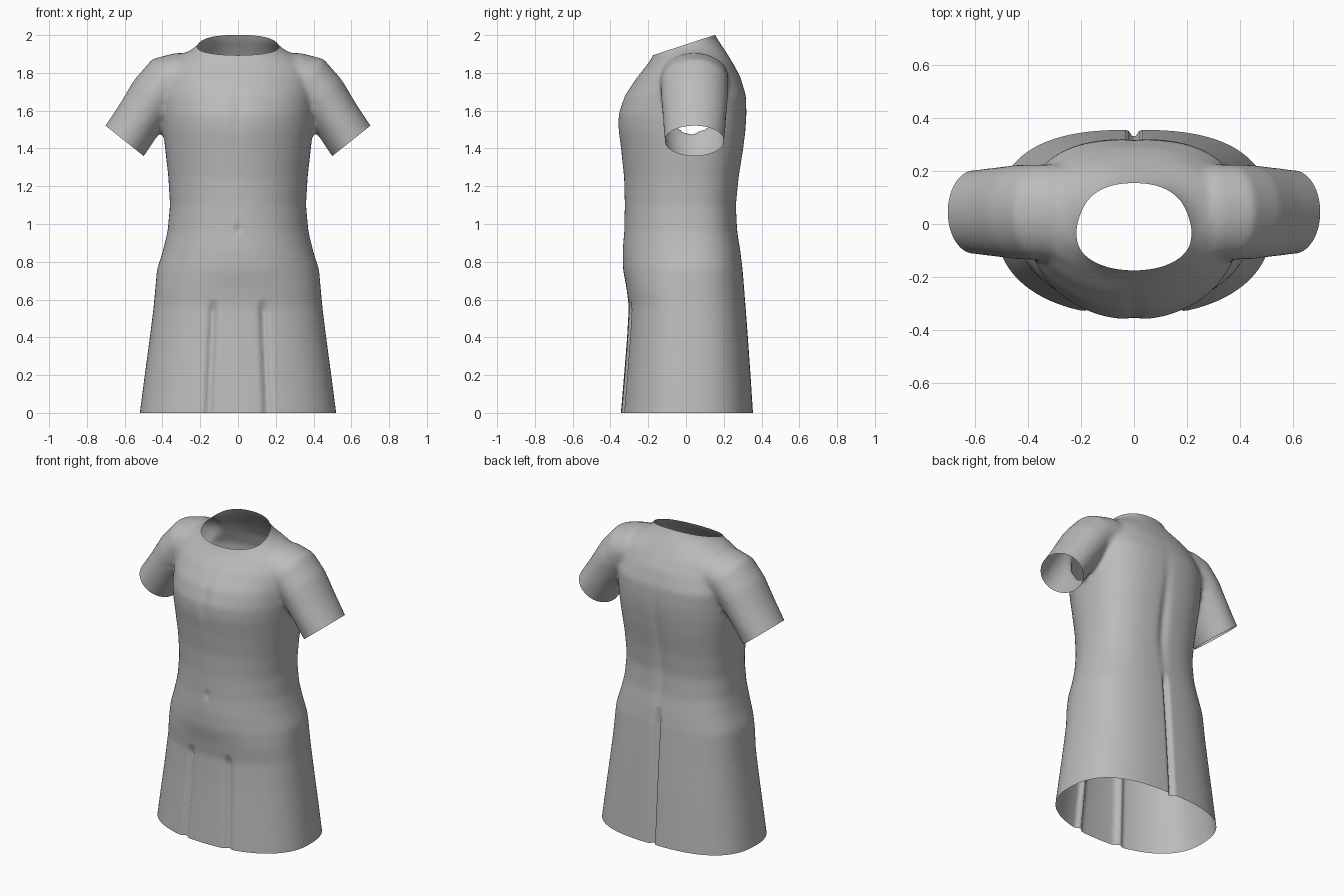
import bpy, bmesh, math
from mathutils import Vector

if "Cube" in bpy.data.objects:
    bpy.data.objects.remove(bpy.data.objects["Cube"])

SEG = 72


def spow(v, e):
    return math.copysign(abs(v) ** e, v)


def loft(bm, rings):
    """Skin a list of point rings into a closed solid."""
    loops = [[bm.verts.new(p) for p in ring] for ring in rings]
    for a, b in zip(loops, loops[1:]):
        for i in range(len(a)):
            j = (i + 1) % len(a)
            bm.faces.new((a[i], a[j], b[j], b[i]))
    bm.faces.new(loops[0][::-1])
    bm.faces.new(loops[-1])


# Body sections: height, half width, front y, back y, middle y
BODY = [
    (-0.10, .532, -.352, .362, 0), (0.0, .52, -.345, .355, 0), (0.2, .494, -.328, .342, 0),
    (0.4, .467, -.312, .328, 0), (0.56, .447, -.303, .316, 0), (0.66, .438, -.315, .308, 0),
    (0.76, .429, -.334, .30, 0), (0.86, .397, -.335, .288, 0), (0.96, .373, -.328, .272, 0),
    (1.1, .360, -.324, .265, 0), (1.25, .369, -.328, .280, 0), (1.4, .386, -.345, .304, 0),
    (1.5, .397, -.360, .316, 0), (1.58, .402, -.360, .321, 0), (1.68, .405, -.326, .318, .01),
    (1.78, .400, -.258, .288, .02), (1.85, .370, -.200, .250, .03), (1.895, .300, -.172, .222, .03),
    (1.93, .235, -.166, .200, .02), (1.97, .195, -.166, .172, .01), (2.1, .180, -.162, .10, 0),
]
bm = bmesh.new()
rings = []
for z, w, front, back, mid in BODY:
    e_front = 2.25 if z < 0.7 else 2.05
    e_back = 2.65 if z < 1.7 else 2.2
    ring = []
    for i in range(SEG):
        t = 2 * math.pi * i / SEG
        c, s = math.cos(t), math.sin(t)
        e, reach = (e_back, back - mid) if s > 0 else (e_front, mid - front)
        ring.append((w * spow(c, 2 / e), mid + reach * spow(s, 2 / e), z))
    rings.append(ring)
loft(bm, rings)

# Sleeves: centre x, centre z, half thickness, half depth
SLEEVE = [(.22, 1.775, .11, .17), (.30, 1.775, .135, .18), (.37, 1.752, .148, .18),
          (.44, 1.68, .138, .178), (.52, 1.56, .130, .168), (.60, 1.44, .130, .158),
          (.67, 1.35, .130, .158)]
for side in (1, -1):
    rings = []
    for k, (x, z, r, d) in enumerate(SLEEVE):
        a, b = SLEEVE[max(k - 1, 0)], SLEEVE[min(k + 1, len(SLEEVE) - 1)]
        run = Vector((b[0] - a[0], 0, b[1] - a[1])).normalized()
        up = Vector((-run.z, 0, run.x))
        ring = []
        for i in range(40):
            t = side * 2 * math.pi * i / 40
            p = Vector((x, .045, z)) + up * r * math.cos(t) + Vector((0, d * math.sin(t), 0))
            ring.append((side * p.x, p.y, p.z))
        rings.append(ring)
    loft(bm, rings)
bmesh.ops.recalc_face_normals(bm, faces=bm.faces[:])
mesh = bpy.data.meshes.new("tunic")
bm.to_mesh(mesh)
bm.free()
tunic = bpy.data.objects.new("tunic", mesh)
bpy.context.collection.objects.link(tunic)

# Fuse body and sleeves into one skin and soften the joins
fuse = tunic.modifiers.new("fuse", 'REMESH')
fuse.mode = 'VOXEL'
fuse.voxel_size = 0.013
soft = tunic.modifiers.new("soften", 'SMOOTH')
soft.factor = 0.5
soft.iterations = 14
bpy.context.view_layer.update()
fused = bpy.data.meshes.new_from_object(tunic.evaluated_get(bpy.context.evaluated_depsgraph_get()))
tunic.modifiers.clear()
tunic.data = fused
bm = bmesh.new()
bm.from_mesh(fused)


def cut_open(point, normal, region):
    """Slice by a plane and remove what lies beyond it inside the region."""
    point, normal = Vector(point), Vector(normal).normalized()
    faces = [f for f in bm.faces if region(f.calc_center_median())]
    geom = list({v for f in faces for v in f.verts}) + list({e for f in faces for e in f.edges}) + faces
    bmesh.ops.bisect_plane(bm, geom=geom, plane_co=point, plane_no=normal, dist=1e-5)
    gone = []
    for f in bm.faces:
        c = f.calc_center_median()
        if region(c) and (c - point).dot(normal) > 0:
            gone.append(f)
    bmesh.ops.delete(bm, geom=gone, context='FACES')


# Hem, neck and cuff openings
cut_open((0, 0, 0), (0, 0, -1), lambda c: c.z < 0.1)
cut_open((0, .15, 2.0), (0, -.105, .32), lambda c: c.z > 1.8 and abs(c.x) < .26)
for side in (1, -1):
    cut_open((side * .60, 0, 1.44), (side * .62, 0, -.78),
             lambda c: c.x * side > .43 and c.z > 1.2)


def bump(v, width):
    return math.exp(-(v / width) ** 2)


def fade(v, lo, hi):
    return min(1, max(0, (v - lo) / (hi - lo)))


# Skirt folds, navel, chest line and spine furrow
for v in bm.verts:
    x, y, z = v.co
    if y < -.15:
        fold = fade(.6 - z, 0, .06)
        v.co.y += .022 * fold * bump(abs(x) - (.155 - .04 * z), .02)
        v.co.y += .012 * bump(x, .012) * bump(z - .97, .025)
        v.co.y += .008 * bump(x, .03) * bump(z - 1.6, .15)
    elif y > .15:
        v.co.y -= .03 * bump(x, .014) * fade(.88 - z, 0, .1)
        v.co.y -= .015 * bump(x, .03) * bump(z - 1.25, .3)
bm.to_mesh(fused)
bm.free()
fused.shade_smooth()

# Cloth colour
cloth = bpy.data.materials.new("grey cloth")
cloth.diffuse_color = (0.5, 0.5, 0.5, 1)
cloth.use_nodes = True
cloth.node_tree.nodes["Principled BSDF"].inputs["Base Color"].default_value = cloth.diffuse_color
fused.materials.clear()
fused.materials.append(cloth)
for p in fused.polygons:
    p.material_index = 0
